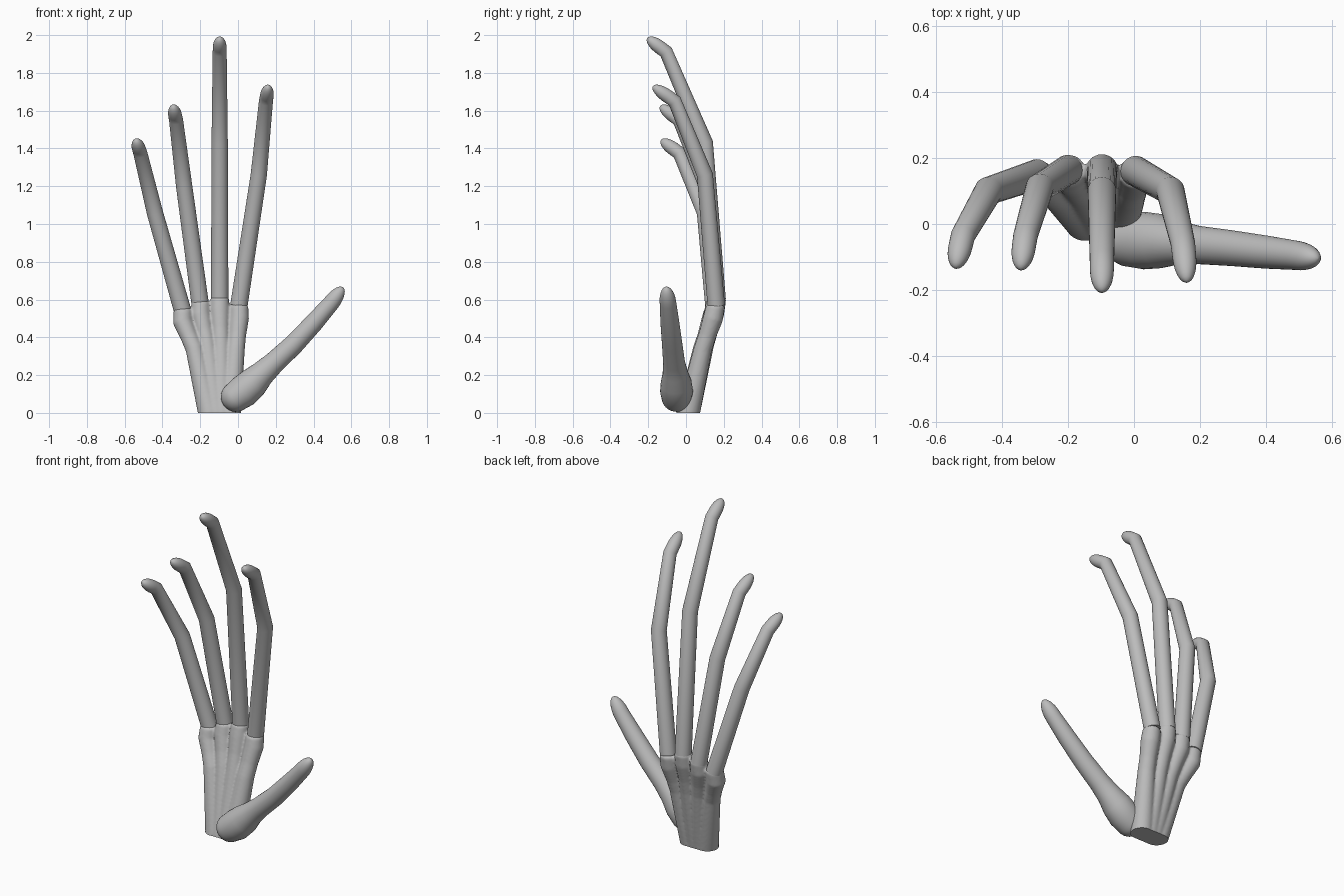
import bpy, bmesh, math
from mathutils import Vector

cube = bpy.data.objects.get("Cube")
if cube:
    bpy.data.objects.remove(cube, do_unlink=True)

# Single matte grey
grey = bpy.data.materials.new("light grey")
grey.use_nodes = True
COLOR = (0.5, 0.5, 0.5, 1)
grey.diffuse_color = COLOR
grey.node_tree.nodes["Principled BSDF"].inputs["Base Color"].default_value = COLOR

SIDES = 28


def dome(end, direction, radius, length, steps=7):
    """Rings of a rounded end that starts at a given ring."""
    return [(end + direction * length * math.sin(a), radius * math.cos(a))
            for a in (math.pi / 2 * i / (steps + 0.15) for i in range(1, steps + 1))]


def add_tube(bm, rings):
    """Closed round tube through (centre, radius) rings."""
    pts = [p for p, r in rings]
    previous = None
    for i, (p, r) in enumerate(rings):
        after = pts[min(i + 1, len(pts) - 1)] - p
        before = p - pts[max(i - 1, 0)]
        t = (after.normalized() + before.normalized()).normalized()
        u = Vector((0, 1, 0)).cross(t).normalized()
        v = t.cross(u)
        loop = [bm.verts.new(p + r * (u * math.cos(a) + v * math.sin(a)))
                for a in (math.tau * k / SIDES for k in range(SIDES))]
        if previous is None:
            bm.faces.new(loop[::-1])
        else:
            for k in range(SIDES):
                n = (k + 1) % SIDES
                bm.faces.new((previous[k], previous[n], loop[n], loop[k]))
        previous = loop
    bm.faces.new(previous)


def make_object(name, bm):
    mesh = bpy.data.meshes.new(name)
    bm.to_mesh(mesh)
    bm.free()
    mesh.materials.append(grey)
    obj = bpy.data.objects.new(name, mesh)
    bpy.context.collection.objects.link(obj)
    bpy.ops.object.select_all(action="DESELECT")
    obj.select_set(True)
    bpy.context.view_layer.objects.active = obj
    return obj


def smooth():
    bpy.ops.object.shade_smooth_by_angle(angle=math.radians(40))


def as_rings(points):
    return [(Vector(p[:3]), p[3]) for p in points]


# Fingers: base, middle joint, last joint, tip
fingers = {
    "index_finger": [(0.005, 0.16, 0.57), (0.11, 0.10, 1.26), (0.148, -0.06, 1.65), (0.16, -0.175, 1.73)],
    "middle_finger": [(-0.097, 0.165, 0.6), (-0.097, 0.10, 1.43), (-0.097, -0.105, 1.91), (-0.097, -0.205, 1.985)],
    "ring_finger": [(-0.2, 0.163, 0.575), (-0.285, 0.11, 1.2), (-0.328, -0.035, 1.55), (-0.343, -0.137, 1.625)],
    "little_finger": [(-0.293, 0.15, 0.54), (-0.44, 0.1, 1.06), (-0.517, -0.035, 1.375), (-0.54, -0.132, 1.445)],
}
for name, joints in fingers.items():
    base, middle, last, tip = map(Vector, joints)
    way = tip - last
    knuckle = last + way * 0.35
    bm = bmesh.new()
    add_tube(bm, [(base, 0.046), (middle, 0.043), (last, 0.037), (knuckle, 0.036)]
             + dome(knuckle, way.normalized(), 0.036, way.length * 0.65))
    make_object(name, bm)
    smooth()

# Thumb with a full rounded base
path = as_rings([(-0.012, -0.05, 0.085, 0.08), (0.03, -0.05, 0.115, 0.087),
                 (0.08, -0.052, 0.16, 0.082), (0.13, -0.057, 0.21, 0.067),
                 (0.19, -0.063, 0.265, 0.058), (0.295, -0.073, 0.362, 0.054),
                 (0.4, -0.085, 0.475, 0.05), (0.492, -0.095, 0.58, 0.044)])
back = (path[0][0] - path[1][0]).normalized()
front = Vector((0.6, -0.09, 0.79)).normalized()
bm = bmesh.new()
add_tube(bm, dome(path[0][0], back, path[0][1], 0.078)[::-1] + path
         + dome(path[-1][0], front, path[-1][1], 0.107))
make_object("thumb", bm)
smooth()

# Palm: four hand bones fused into one skin, flat at the wrist
bones = [
    ((-0.045, 0.012), (-0.012, 0.09, 0.34), (0.005, 0.143, 0.5)),
    ((-0.085, 0.012), (-0.09, 0.1, 0.36), (-0.097, 0.15, 0.54)),
    ((-0.115, 0.012), (-0.163, 0.1, 0.36), (-0.197, 0.148, 0.52)),
    ((-0.15, 0.012), (-0.23, 0.085, 0.34), (-0.291, 0.132, 0.48)),
]
bm = bmesh.new()
for (x, y), mid, top in bones:
    mid, top = Vector(mid), Vector(top)
    head = top + Vector((0, 0.012, 0.06))
    add_tube(bm, [(Vector((x, y - 0.01, -0.06)), 0.062), (Vector((x, y, 0)), 0.062), (mid, 0.048),
                  (mid.lerp(top, 0.45), 0.047), (top, 0.053), (head, 0.05)]
             + dome(head, Vector((0, 0, 1)), 0.05, 0.02))
palm = make_object("palm", bm)
remesh = palm.modifiers.new("fuse", "REMESH")
remesh.mode = "VOXEL"
remesh.voxel_size = 0.007
relax = palm.modifiers.new("relax", "SMOOTH")
relax.factor = 0.5
relax.iterations = 5
for modifier in ("fuse", "relax"):
    bpy.ops.object.modifier_apply(modifier=modifier)
bm = bmesh.new()
bm.from_mesh(palm.data)
bmesh.ops.bisect_plane(bm, geom=bm.verts[:] + bm.edges[:] + bm.faces[:], plane_co=(0, 0, 0),
                       plane_no=(0, 0, -1), clear_outer=True)
bmesh.ops.holes_fill(bm, edges=[e for e in bm.edges if e.is_boundary])
bm.to_mesh(palm.data)
bm.free()
smooth()
